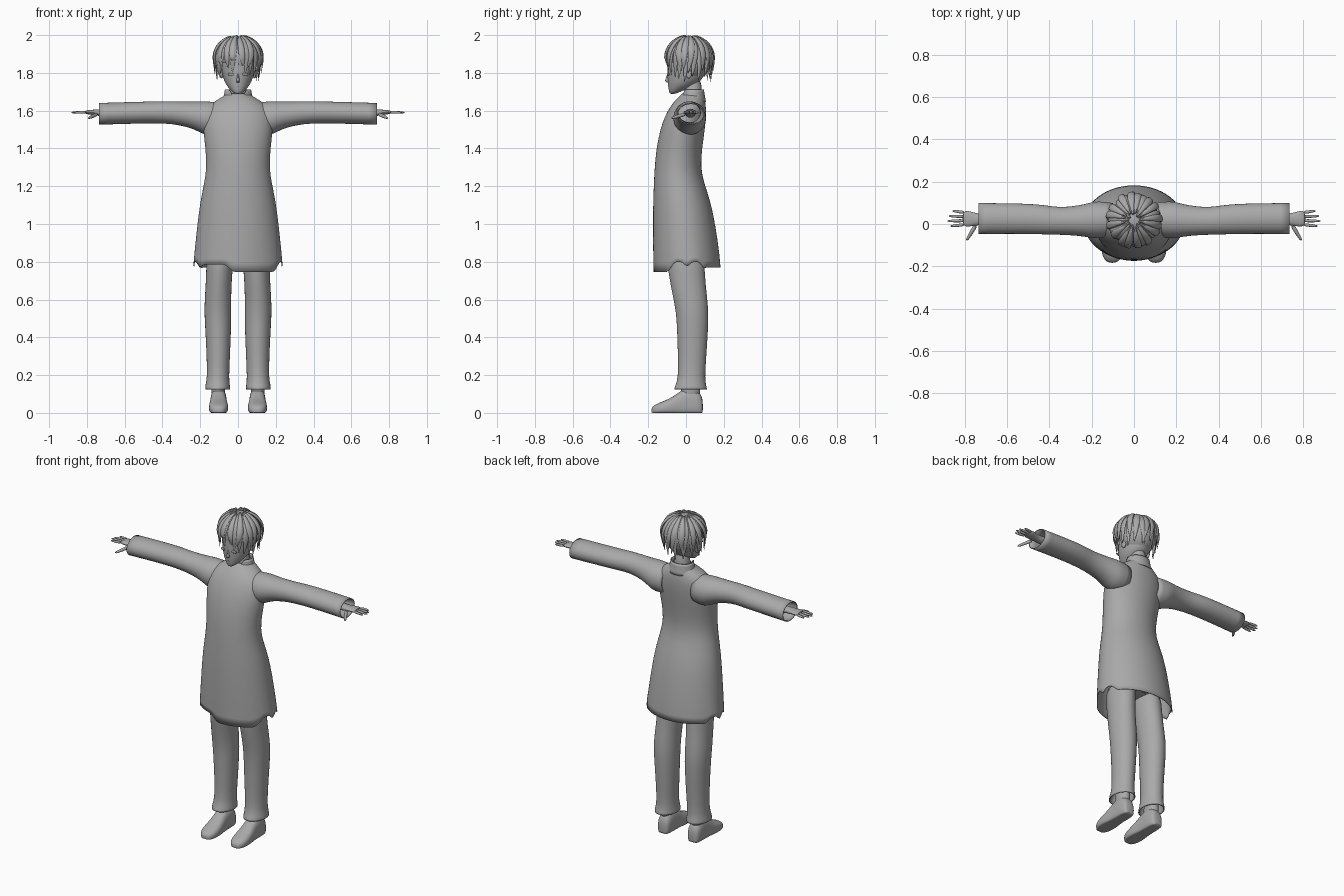
import bpy, bmesh, math, random
from mathutils import Vector

random.seed(4)
if "Cube" in bpy.data.objects:
    bpy.data.objects.remove(bpy.data.objects["Cube"])

GREY = (0.4, 0.4, 0.4, 1)
mat = bpy.data.materials.new("plain grey")
mat.use_nodes = True
mat.diffuse_color = GREY
mat.node_tree.nodes["Principled BSDF"].inputs["Base Color"].default_value = GREY


def finish(name, bm, subsurf=1, thick=0, angle=60):
    bmesh.ops.recalc_face_normals(bm, faces=bm.faces)
    mesh = bpy.data.meshes.new(name)
    bm.to_mesh(mesh)
    bm.free()
    mesh.materials.append(mat)
    ob = bpy.data.objects.new(name, mesh)
    bpy.context.collection.objects.link(ob)
    if subsurf:
        mod = ob.modifiers.new("smooth", 'SUBSURF')
        mod.levels = mod.render_levels = subsurf
    if thick:
        mod = ob.modifiers.new("cloth", 'SOLIDIFY')
        mod.thickness, mod.offset = thick, -1
    bpy.ops.object.select_all(action='DESELECT')
    bpy.context.view_layer.objects.active = ob
    ob.select_set(True)
    bpy.ops.object.shade_smooth_by_angle(angle=math.radians(angle))
    return ob


def ring(c, u, v, n=24, power=1.0):
    """Points of a rounded section around c, spanned by u and v."""
    pts = []
    for i in range(n):
        a = math.tau * i / n
        cu, sv = math.cos(a), math.sin(a)
        pts.append(Vector(c) + Vector(u) * math.copysign(abs(cu) ** power, cu)
                   + Vector(v) * math.copysign(abs(sv) ** power, sv))
    return pts


def level(z, hw, yf, yb, cx=0, n=24, power=1.0):
    """Horizontal section given by half width, front and back."""
    return ring((cx, (yf + yb) / 2, z), (hw, 0, 0), (0, (yb - yf) / 2, 0), n, power)


def loft(name, rings, caps=(True, True), closed=True, **kw):
    bm = bmesh.new()
    rows = [[bm.verts.new(p) for p in r] for r in rings]
    n = len(rows[0])
    for a, b in zip(rows, rows[1:]):
        for i in range(n if closed else n - 1):
            j = (i + 1) % n
            bm.faces.new((a[i], a[j], b[j], b[i]))
    for cap, row in zip(caps, (rows[0], rows[-1])):
        if cap:
            bm.faces.new(row)
    return finish(name, bm, **kw)


# Coat body with a torn hem
hem = level(0.78, 0.237, -0.172, 0.183, n=48)
for i, p in enumerate(hem):
    if p.y < -0.1:
        p.z = 0.745 if p.x > -0.04 else 0.785
    elif abs(p.y) < 0.1:
        p.z = 0.80 if i % 4 else 0.765
    else:
        p.z = 0.77
coat = [hem] + [level(*r, n=48) for r in (
    (0.84, 0.232, -0.174, 0.178), (1.0, 0.215, -0.175, 0.155),
    (1.12, 0.2, -0.174, 0.13), (1.22, 0.178, -0.17, 0.095),
    (1.3, 0.166, -0.166, 0.077), (1.4, 0.172, -0.157, 0.085),
    (1.5, 0.185, -0.137, 0.1), (1.57, 0.185, -0.112, 0.106),
    (1.62, 0.165, -0.085, 0.106), (1.655, 0.115, -0.058, 0.1),
    (1.675, 0.08, -0.035, 0.095), (1.69, 0.062, -0.02, 0.09))]
loft("coat_body", coat, caps=(False, False), thick=0.005)

# Standing collar, open at the throat
rows = []
for z, rx, ry, gap in ((1.645, 0.085, 0.07, 28), (1.68, 0.075, 0.063, 22), (1.712, 0.07, 0.058, 42)):
    arc = []
    for i in range(25):
        a = math.radians(-90 + gap + (360 - 2 * gap) * i / 24)
        arc.append(Vector((rx * math.cos(a), 0.037 + ry * math.sin(a), z)))
    rows.append(arc)
loft("collar", rows, caps=(False, False), closed=False, thick=0.005)

# Neck, head, nose
loft("neck", [level(1.62, 0.055, -0.015, 0.09), level(1.68, 0.046, -0.01, 0.083),
              level(1.78, 0.045, -0.01, 0.085)])
loft("head", [level(*r) for r in (
    (1.688, 0.012, -0.083, -0.06), (1.698, 0.028, -0.09, -0.035),
    (1.725, 0.055, -0.094, 0.03), (1.755, 0.074, -0.097, 0.08),
    (1.8, 0.086, -0.1, 0.105), (1.86, 0.092, -0.1, 0.118),
    (1.92, 0.084, -0.085, 0.11), (1.965, 0.05, -0.04, 0.07))])
loft("nose", [level(1.748, 0.009, -0.1, -0.085, n=8), level(1.757, 0.011, -0.115, -0.085, n=8),
              level(1.77, 0.007, -0.108, -0.085, n=8), level(1.8, 0.004, -0.1, -0.085, n=8)])
loft("mouth", [ring((x, -0.093 + 40 * x * x, 1.727), (0, 0.004, 0), (0, 0, 0.002), 8)
               for x in (-0.013, 0, 0.013)])

# Hair cap, cut away from the face
C = Vector((0, 0.018, 1.872))
bm = bmesh.new()
bmesh.ops.create_uvsphere(bm, u_segments=32, v_segments=20, radius=1)
for v in bm.verts:
    v.co = C + Vector((v.co.x * 0.112, v.co.y * 0.118, v.co.z * 0.118))
low = [v for v in bm.verts if v.co.z < (1.85 if v.co.y < -0.01 else 1.775)]
bmesh.ops.delete(bm, geom=low, context='VERTS')
finish("hair_cap", bm, subsurf=0)


def lock(name, ang, start, tip_z, width, lift, twist):
    """One tapered lock that follows the skull from the crown to its tip."""
    rings, steps = [], 9
    for k in range(steps):
        t = k / (steps - 1)
        a = ang + twist * t * t
        out = Vector((math.cos(a), math.sin(a), 0))
        side = Vector((-math.sin(a), math.cos(a), 0))
        phi = start + (math.pi / 2 - start) * min(t / 0.6, 1)
        flat = max(0, (t - 0.6) / 0.4)
        r = (0.115 + lift) * math.sin(phi) * (1 - 0.08 * flat)
        z = C.z + 0.117 * math.cos(phi) + lift * 0.5 + flat * (tip_z - C.z)
        w = width * min(1, 0.25 + 2 * t) * (1 - t ** 3) + 0.0008
        normal = (out * math.sin(phi) + Vector((0, 0, math.cos(phi)))) * (0.009 * (1 - t ** 2) + 0.0006)
        c = Vector((C.x, C.y, z)) + out * r
        rings.append(ring(c, side * w, normal, 6))
    loft(name, rings, angle=50)


# Hair locks: a long under layer, a short upper layer and a fringe
for layer, (count, width, lift) in enumerate(((22, 0.024, 0.006), (16, 0.022, 0.014))):
    for i in range(count):
        a = math.tau * (i + 0.5 * layer) / count + random.uniform(-0.08, 0.08)
        front = max(0, -math.sin(a))
        tip = 1.76 + 0.05 * front + 0.03 * layer + random.uniform(-0.02, 0.015)
        lock("hair_lock", a, 0.12 + 0.2 * random.random(), tip, width,
             lift + random.uniform(-0.004, 0.004), random.uniform(-0.25, 0.25))

# Hips hidden under the coat
loft("hips", [level(0.83, 0.1, -0.08, 0.08), level(0.9, 0.165, -0.11, 0.1), level(1.05, 0.16, -0.11, 0.09)])

for s, tag in ((1, "left"), (-1, "right")):
    # Eye
    loft(tag + "_eye", [ring((s * x, -0.0945 + (x - 0.038) * 0.3, 1.793), (0, 0.004, 0), (0, 0, h), 8)
                        for x, h in ((0.022, 0.003), (0.03, 0.008), (0.045, 0.009), (0.056, 0.003))])
    # Ear
    loft(tag + "_ear", [ring((s * x, 0.015, 1.795), (0, r, 0), (0, 0, 1.6 * r), 12)
                        for x, r in ((0.075, 0.012), (0.09, 0.017), (0.096, 0.014))])
    # Sleeve, turned in at the open cuff
    arm = [(0.1, 1.56, 0.085, 0.02, 0.08), (0.17, 1.558, 0.092, 0.02, 0.09),
           (0.21, 1.57, 0.08, 0.018, 0.083), (0.26, 1.58, 0.068, 0.016, 0.072),
           (0.35, 1.59, 0.06, 0.013, 0.064), (0.42, 1.591, 0.059, 0.02, 0.07),
           (0.5, 1.59, 0.058, 0.025, 0.072), (0.65, 1.586, 0.058, 0.026, 0.073),
           (0.735, 1.583, 0.058, 0.026, 0.074)]
    loft(tag + "_sleeve", [ring((s * x, y, z), (0, ry, 0), (0, 0, rz)) for x, z, rz, y, ry in arm],
         caps=(False, False), thick=0.006)
    # Forearm and palm
    loft(tag + "_palm", [ring((s * x, y, z), (0, ry, 0), (0, 0, rz), 12) for x, y, z, ry, rz in (
        (0.6, 0.025, 1.585, 0.035, 0.032), (0.72, 0.022, 1.588, 0.026, 0.02),
        (0.75, 0.022, 1.59, 0.031, 0.016), (0.785, 0.025, 1.592, 0.04, 0.013),
        (0.812, 0.026, 1.592, 0.037, 0.009))])
    # Fingers and thumb
    digits = [((0.8, 0.054 - 0.019 * k, 1.592), (tip, 0.062 - 0.024 * k, 1.59), 0.0085)
              for k, tip in enumerate((0.858, 0.877, 0.882, 0.868))]
    digits.append(((0.745, 0.0, 1.582), (0.792, -0.078, 1.56), 0.011))
    for a, b, r in digits:
        a, b = Vector((s * a[0], a[1], a[2])), Vector((s * b[0], b[1], b[2]))
        d = (b - a).normalized()
        side = d.cross(Vector((0, 0, 1))).normalized()
        loft(tag + "_finger", [ring(a.lerp(b, t), side * r * f, side.cross(d) * r * f, 8)
                               for t, f in ((0, 1), (0.5, 0.95), (0.9, 0.7), (1, 0.3))])
    # Trouser leg
    leg = [(0.125, 0.108, 0.066, -0.063, 0.112), (0.145, 0.108, 0.066, -0.058, 0.108),
           (0.18, 0.106, 0.058, -0.042, 0.1), (0.3, 0.104, 0.062, -0.043, 0.108),
           (0.45, 0.105, 0.069, -0.048, 0.118), (0.53, 0.107, 0.072, -0.053, 0.12),
           (0.62, 0.106, 0.07, -0.07, 0.112), (0.75, 0.099, 0.068, -0.097, 0.097),
           (0.9, 0.09, 0.08, -0.11, 0.1)]
    loft(tag + "_trouser_leg", [level(z, hw, yf, yb, s * cx) for z, cx, hw, yf, yb in leg],
         caps=(False, True), thick=0.006)
    # Ankle and shoe with a flat sole
    loft(tag + "_ankle", [level(z, hw, yf, yb, s * 0.105) for z, hw, yf, yb in (
        (0.07, 0.04, -0.035, 0.08), (0.13, 0.036, -0.025, 0.075), (0.25, 0.036, -0.01, 0.07))])
    shoe = []
    for y, hw, top in ((0.09, 0.025, 0.06), (0.08, 0.038, 0.105), (0.04, 0.044, 0.135),
                       (-0.01, 0.043, 0.13), (-0.05, 0.046, 0.1), (-0.09, 0.052, 0.073),
                       (-0.14, 0.051, 0.055), (-0.17, 0.037, 0.04), (-0.184, 0.016, 0.025)):
        section = ring((s * 0.103, y, top * 0.4), (hw, 0, 0), (0, 0, top * 0.6), 24, 0.8)
        for p in section:
            p.z = max(p.z, 0)
        shoe.append(section)
    loft(tag + "_shoe", shoe)
